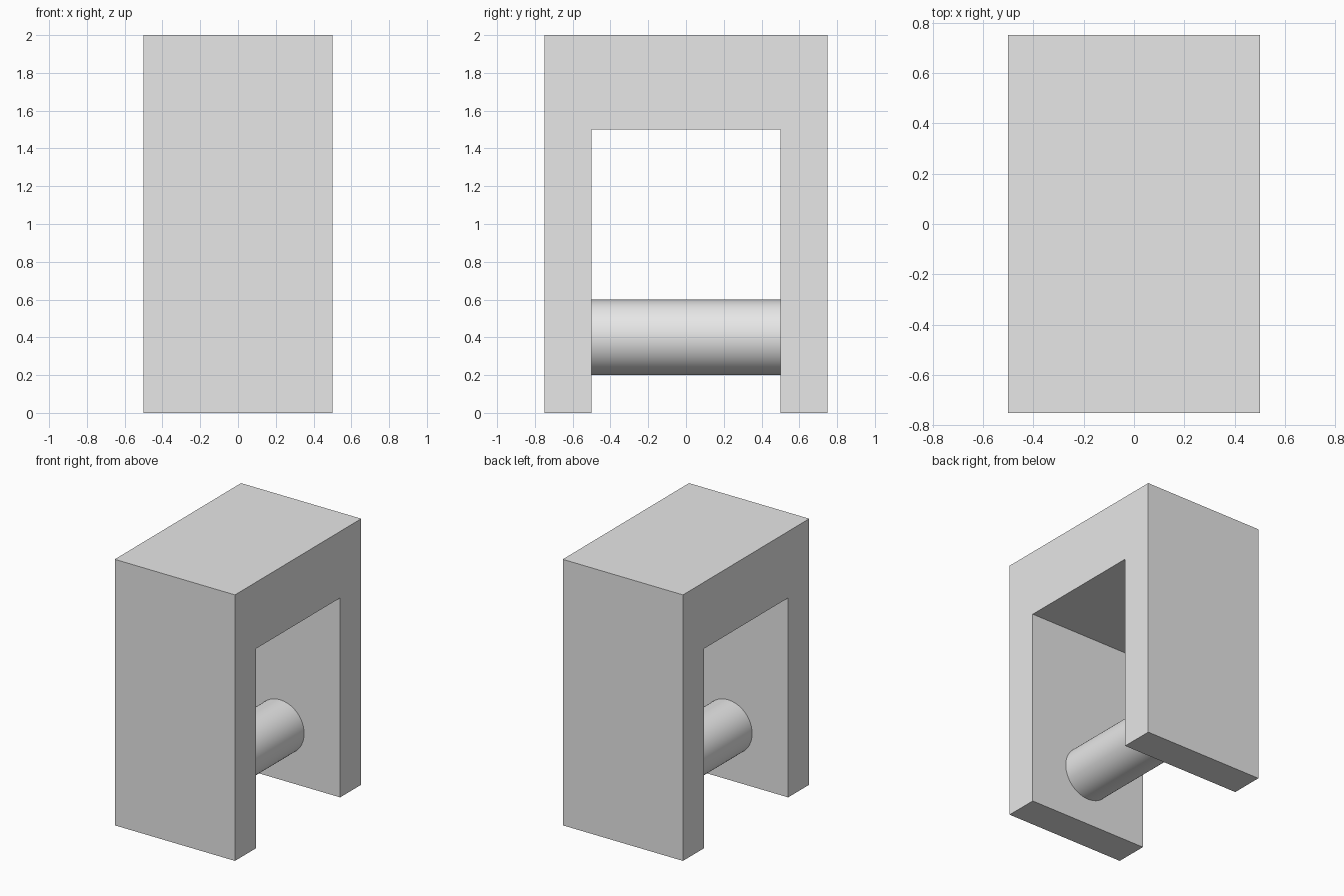
import bpy, bmesh
from math import pi

cube = bpy.data.objects.get("Cube")
if cube:
    bpy.data.objects.remove(cube, do_unlink=True)

# Single plain grey
grey = bpy.data.materials.new("light_grey")
grey.use_nodes = True
colour = (0.8, 0.8, 0.8, 1)
grey.diffuse_color = colour
grey.node_tree.nodes["Principled BSDF"].inputs["Base Color"].default_value = colour

# Arch frame: side profile (y, z) extruded across the width
half_width = 0.5
profile = [(-0.75, 0), (-0.5, 0), (-0.5, 1.5), (0.5, 1.5),
           (0.5, 0), (0.75, 0), (0.75, 2), (-0.75, 2)]
bm = bmesh.new()
side = bm.faces.new([bm.verts.new((-half_width, y, z)) for y, z in profile])
extruded = bmesh.ops.extrude_face_region(bm, geom=[side])["geom"]
bmesh.ops.translate(bm, vec=(2 * half_width, 0, 0),
                    verts=[v for v in extruded if isinstance(v, bmesh.types.BMVert)])
bmesh.ops.recalc_face_normals(bm, faces=bm.faces)
mesh = bpy.data.meshes.new("arch_frame")
bm.to_mesh(mesh)
bm.free()
mesh.materials.append(grey)
frame = bpy.data.objects.new("arch_frame", mesh)
bpy.context.collection.objects.link(frame)

# Round crossbar between the legs
bpy.ops.mesh.primitive_cylinder_add(vertices=64, radius=0.2, depth=1,
                                    location=(0, 0, 0.4), rotation=(pi / 2, 0, 0))
bar = bpy.context.object
bar.name = "crossbar"
bar.data.materials.append(grey)
bpy.ops.object.shade_smooth_by_angle()
